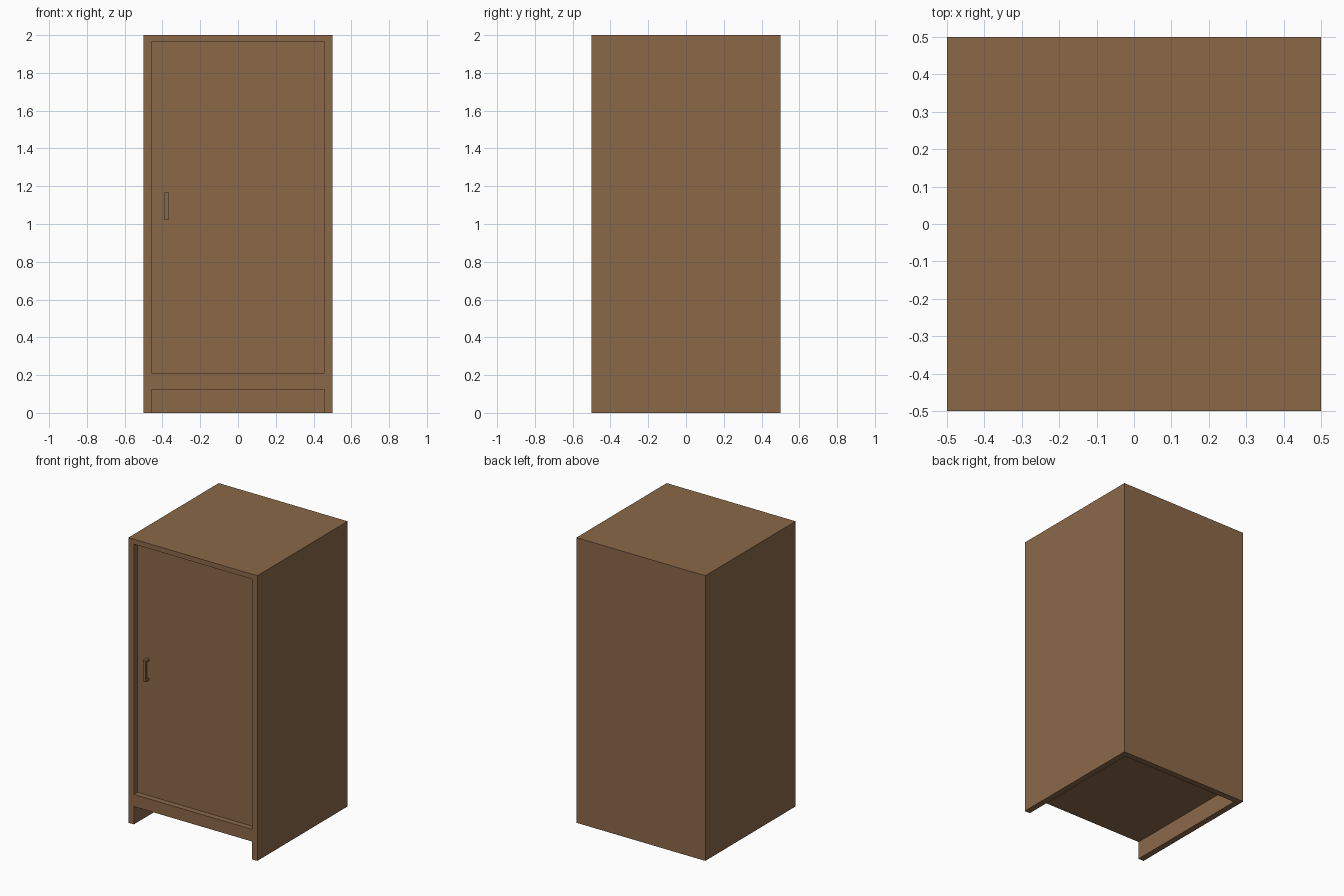
import bpy

if "Cube" in bpy.data.objects:
    bpy.data.objects.remove(bpy.data.objects["Cube"])

wood = bpy.data.materials.new("brown_wood")
wood.diffuse_color = (0.26, 0.14, 0.066, 1)
wood.use_nodes = True
wood.node_tree.nodes["Principled BSDF"].inputs["Base Color"].default_value = wood.diffuse_color


def box(name, lo, hi):
    """Axis-aligned box between two corners."""
    centre = [(a + b) / 2 for a, b in zip(lo, hi)]
    bpy.ops.mesh.primitive_cube_add(size=1, location=centre)
    ob = bpy.context.object
    ob.name = name
    ob.scale = [b - a for a, b in zip(lo, hi)]
    bpy.ops.object.transform_apply(location=False, rotation=False, scale=True)
    ob.data.materials.append(wood)
    return ob


def combine(target, other, operation):
    """Apply a boolean and discard the second object."""
    mod = target.modifiers.new(operation.lower(), 'BOOLEAN')
    mod.operation = operation
    mod.solver = 'EXACT'
    mod.object = other
    bpy.context.view_layer.objects.active = target
    bpy.ops.object.modifier_apply(modifier=mod.name)
    bpy.data.objects.remove(other)


IN = 0.458          # inner half width
DOOR_Y = -0.46      # recessed door face

# Carcass: one shell with a cupboard space and an open plinth
carcass = box("carcass", (-0.5, -0.5, 0), (0.5, 0.5, 2))
for z0, z1 in ((0.21, 1.965), (-0.1, 0.125)):
    combine(carcass, box("cutter", (-IN, -0.6, z0), (IN, IN, z1)), 'DIFFERENCE')

# Door set back inside the opening
box("door", (-IN, DOOR_Y, 0.21), (IN, DOOR_Y + 0.035, 1.965))

# Handle: bar with its middle cut away to leave two posts
handle = box("door_handle", (-0.389, -0.498, 1.02), (-0.368, DOOR_Y, 1.17))
combine(handle, box("cutter", (-0.45, -0.484, 1.036), (-0.3, -0.4, 1.154)), 'DIFFERENCE')
